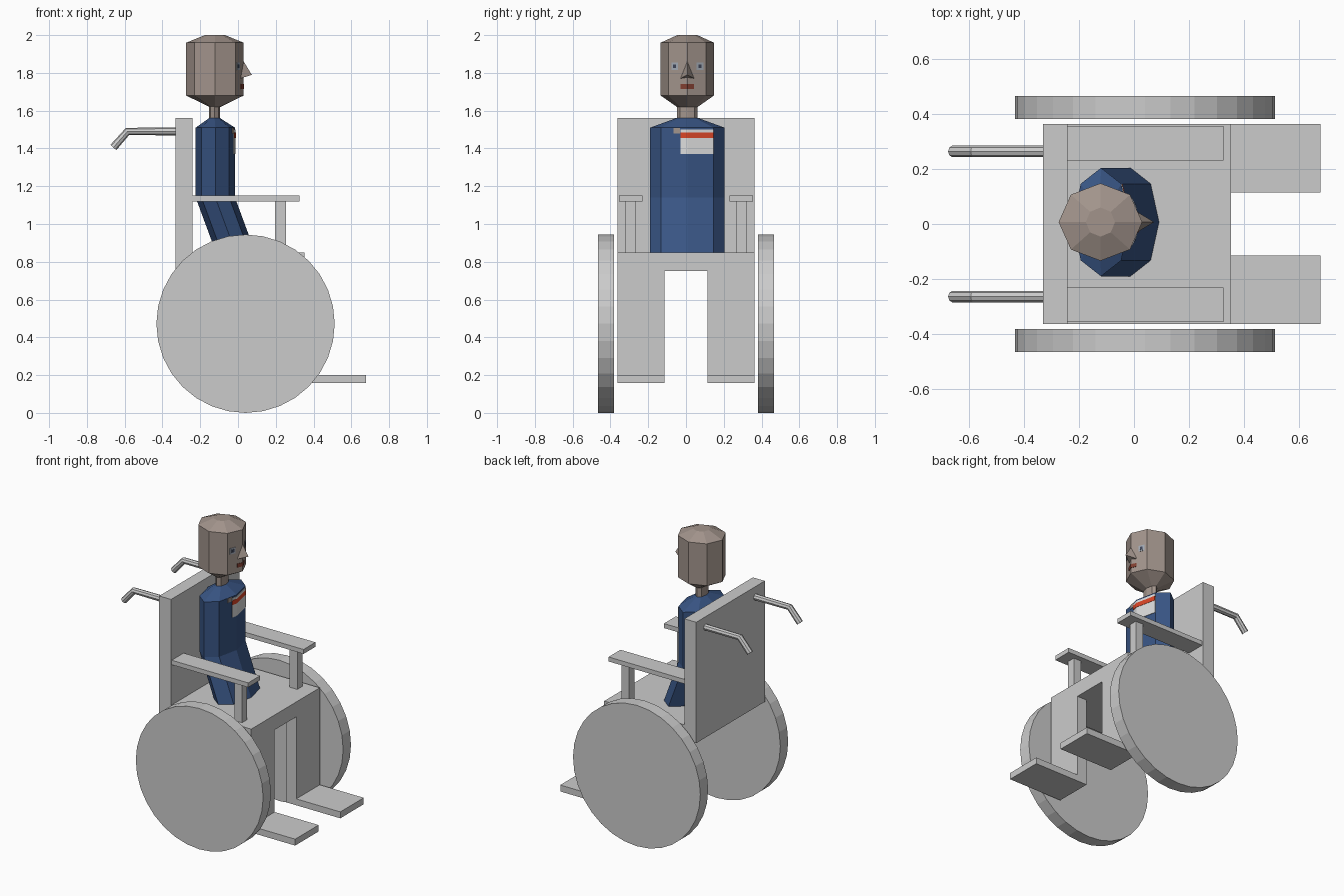
import bpy, bmesh, math
from mathutils import Vector

if "Cube" in bpy.data.objects:
    bpy.data.objects.remove(bpy.data.objects["Cube"])


def material(name, rgb):
    m = bpy.data.materials.new(name)
    m.diffuse_color = (*rgb, 1)
    m.use_nodes = True
    m.node_tree.nodes["Principled BSDF"].inputs["Base Color"].default_value = m.diffuse_color
    return m


GREY = material("light_grey", (0.60, 0.60, 0.60))
BLUE = material("navy_blue", (0.040, 0.090, 0.230))
SKIN = material("skin", (0.36, 0.295, 0.26))
WHITE = material("white", (0.72, 0.72, 0.72))
RED = material("red", (0.70, 0.06, 0.02))
LIP = material("lip_brown", (0.22, 0.05, 0.03))
DARK = material("dark_blue_grey", (0.05, 0.06, 0.10))
EYE = material("eye_grey", (0.36, 0.40, 0.46))


def finish(name, bm, mat):
    bmesh.ops.recalc_face_normals(bm, faces=bm.faces)
    me = bpy.data.meshes.new(name)
    bm.to_mesh(me)
    bm.free()
    me.materials.append(mat)
    ob = bpy.data.objects.new(name, me)
    bpy.context.collection.objects.link(ob)
    return ob


def box(name, x, y, z, mat=GREY):
    bm = bmesh.new()
    bmesh.ops.create_cube(bm, size=1)
    for v in bm.verts:
        v.co = Vector([(a + b) / 2 + c * (b - a) for (a, b), c in zip((x, y, z), v.co)])
    return finish(name, bm, mat)


def loft(name, rings, mat, n=8):
    """Stack of elliptical rings (cx, cy, z, rx, ry), capped at both ends."""
    bm = bmesh.new()
    loops = []
    for cx, cy, z, rx, ry in rings:
        loops.append([bm.verts.new((cx + rx * math.cos(2 * math.pi * i / n),
                                    cy + ry * math.sin(2 * math.pi * i / n), z)) for i in range(n)])
    for a, b in zip(loops, loops[1:]):
        for i in range(n):
            j = (i + 1) % n
            bm.faces.new((a[i], a[j], b[j], b[i]))
    bm.faces.new(loops[0])
    bm.faces.new(loops[-1])
    return finish(name, bm, mat)


def patch(name, body, y, z, mat, lift=0.003):
    """Thin plate hugging the front facets of an eight-sided body (cx, cy, rx, ry)."""
    cx, cy, rx, ry = body
    c = math.sqrt(0.5)

    def front_x(yy):
        t = min(abs(yy - cy) / (ry * c), 1)
        return cx + rx * (1 - t * (1 - c))
    ys = sorted({y[0], y[1]} | ({cy} if y[0] < cy < y[1] else set()))
    bm = bmesh.new()
    cols = [[bm.verts.new((front_x(yy) + d, yy, zz)) for d, zz in
             ((-0.004, z[0]), (lift, z[0]), (lift, z[1]), (-0.004, z[1]))] for yy in ys]
    for a, b in zip(cols, cols[1:]):
        for i in range(4):
            j = (i + 1) % 4
            bm.faces.new((a[i], a[j], b[j], b[i]))
    bm.faces.new(cols[0])
    bm.faces.new(cols[-1])
    return finish(name, bm, mat)


# Seat and backrest
box("seat", (-0.33, 0.352), (-0.363, 0.363), (0.75, 0.85))
box("backrest", (-0.33, -0.242), (-0.363, 0.363), (0.75, 1.56))

for s, side in ((1, "left"), (-1, "right")):
    def span(a, b):
        return tuple(sorted((s * a, s * b)))
    # Leg panels, footrests, armrests
    box(f"leg_panel_{side}", (0.28, 0.352), span(0.115, 0.363), (0.157, 0.75))
    box(f"footrest_{side}", (0.352, 0.678), span(0.115, 0.363), (0.157, 0.20))
    box(f"armrest_{side}", (-0.242, 0.325), span(0.23, 0.356), (1.12, 1.15))
    box(f"armrest_post_{side}", (0.197, 0.254), span(0.265, 0.32), (0.85, 1.12))
    # Wheel
    bpy.ops.mesh.primitive_cylinder_add(vertices=32, radius=0.472, depth=0.083,
                                        location=(0.04, s * 0.4235, 0.472),
                                        rotation=(math.pi / 2, 0, 0))
    wheel = bpy.context.object
    wheel.name = f"wheel_{side}"
    wheel.data.materials.append(GREY)
    # Bent push handle
    cu = bpy.data.curves.new(f"push_handle_{side}", "CURVE")
    cu.dimensions = "3D"
    cu.bevel_depth = 0.021
    cu.bevel_resolution = 2
    cu.use_fill_caps = True
    sp = cu.splines.new("POLY")
    path = [(-0.32, 1.49), (-0.585, 1.49), (-0.66, 1.405)]
    sp.points.add(len(path) - 1)
    for p, (x, z) in zip(sp.points, path):
        p.co = (x, s * 0.264, z, 1)
    sp.use_smooth = False
    cu.materials.append(GREY)
    handle = bpy.data.objects.new(f"push_handle_{side}", cu)
    bpy.context.collection.objects.link(handle)

# Torso leaning back, then upright, with sloped shoulders
loft("torso", [(-0.013, 0.007, 0.85, 0.104, 0.197), (-0.12, 0.007, 1.14, 0.104, 0.197),
               (-0.12, 0.007, 1.51, 0.104, 0.197), (-0.124, 0.007, 1.56, 0.03, 0.06)], BLUE)
# Neck and head
loft("neck", [(-0.124, 0.007, 1.55, 0.03, 0.055), (-0.124, 0.007, 1.63, 0.03, 0.055)], SKIN)
loft("head", [(-0.122, 0.007, 1.62, 0.03, 0.055), (-0.122, 0.007, 1.68, 0.152, 0.141),
              (-0.122, 0.007, 1.96, 0.152, 0.141), (-0.122, 0.007, 2.0, 0.053, 0.053)], SKIN)

# Nose pyramid
bm = bmesh.new()
top, lo, hi, tip = [bm.verts.new(p) for p in
                    ((0.015, 0.007, 1.885), (0.012, -0.03, 1.77), (0.012, 0.044, 1.77), (0.073, 0.007, 1.79))]
for f in ((top, lo, tip), (top, tip, hi), (lo, hi, tip), (top, hi, lo)):
    bm.faces.new(f)
finish("nose", bm, SKIN)

# Face details
HEAD = (-0.122, 0.007, 0.152, 0.141)
for s, side in ((1, "left"), (-1, "right")):
    y = 0.007 + s * 0.067
    patch(f"eye_{side}", HEAD, (y - 0.018, y + 0.018), (1.815, 1.855), EYE)
    patch(f"pupil_{side}", HEAD, (y - 0.008, y + 0.008), (1.825, 1.845), DARK, 0.005)
patch("mouth", HEAD, (-0.03, 0.042), (1.715, 1.74), LIP)

# Chest patch: white panel, red band, small tab
TORSO = (-0.12, 0.007, 0.104, 0.197)
patch("chest_panel", TORSO, (-0.03, 0.146), (1.37, 1.5), WHITE)
patch("chest_band", TORSO, (-0.03, 0.146), (1.455, 1.485), RED, 0.005)
patch("chest_tab", TORSO, (-0.066, -0.031), (1.48, 1.508), SKIN)
